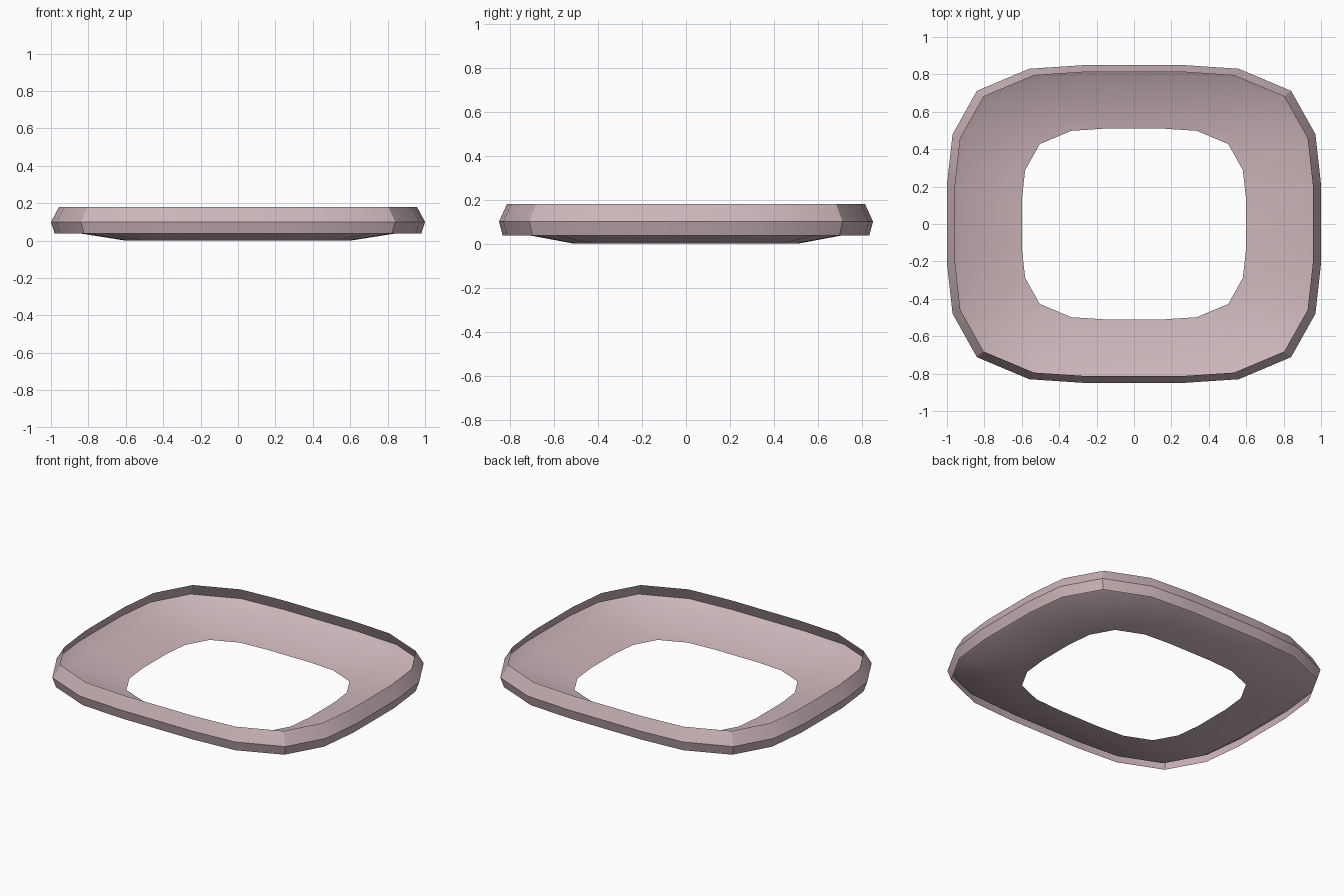
import bpy
import bmesh

if "Cube" in bpy.data.objects:
    bpy.data.objects.remove(bpy.data.objects["Cube"])

# Single flat colour
pink = bpy.data.materials.new("dusty_pink")
pink.diffuse_color = (0.60, 0.46, 0.485, 1.0)
pink.use_nodes = True
pink.node_tree.nodes["Principled BSDF"].inputs["Base Color"].default_value = pink.diffuse_color

# One quarter of the rounded-rectangle outline, mirrored into a full loop
quarter = [(1.0, 0.21), (0.97, 0.48), (0.84, 0.712), (0.56, 0.83), (0.26, 0.85)]
half = quarter + [(-x, y) for x, y in reversed(quarter)]
outline = half + [(-x, -y) for x, y in half]


def band(name, profile):
    """Sweep a (scale, height) profile, listed bottom to top, around the outline."""
    bm = bmesh.new()
    loops = [[bm.verts.new((x * s, y * s, z)) for x, y in outline]
             for s, z in profile]
    n = len(outline)
    for low, high in zip(loops, loops[1:]):
        for i in range(n):
            j = (i + 1) % n
            bm.faces.new((low[i], low[j], high[j], high[i]))
    mesh = bpy.data.meshes.new(name)
    bm.normal_update()
    bm.to_mesh(mesh)
    bm.free()
    mesh.materials.append(pink)
    obj = bpy.data.objects.new(name, mesh)
    bpy.context.collection.objects.link(obj)
    bpy.ops.object.select_all(action='DESELECT')
    obj.select_set(True)
    bpy.context.view_layer.objects.active = obj
    bpy.ops.object.shade_smooth_by_angle(angle=0.5236)
    return obj


# Thin outer rim: skirt leaning out, then a chamfer leaning in
band("outer_rim", [(0.98, 0.037), (1.0, 0.10), (0.957, 0.18)])

# Dished flange around the opening, with a steeper wall up to the rim
band("inner_flange", [(0.60, 0.0), (0.935, 0.053), (1.0, 0.10)])
